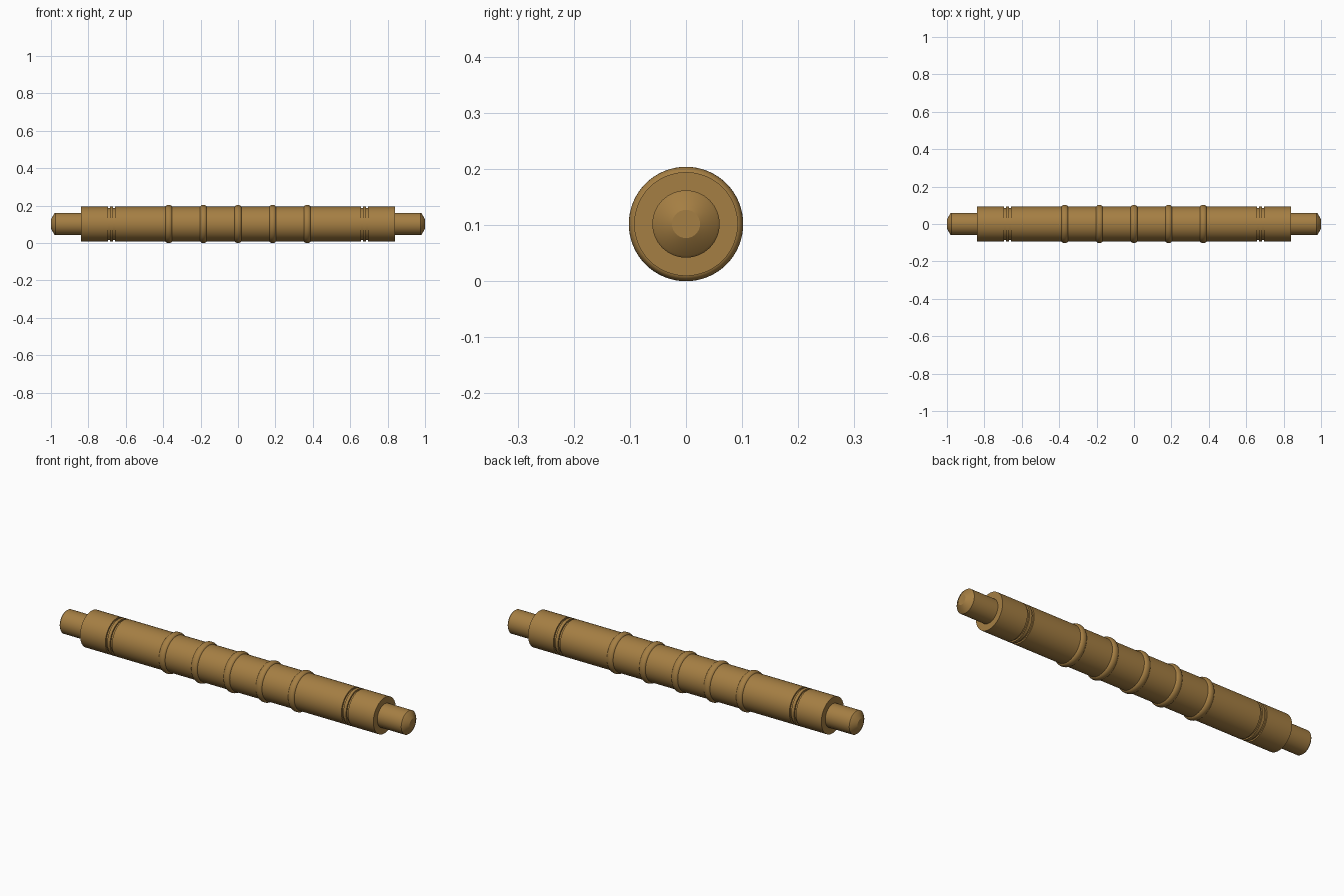
import bpy, bmesh, math

cube = bpy.data.objects.get("Cube")
if cube:
    bpy.data.objects.remove(cube, do_unlink=True)

AXIS_Z = 0.102
SEGMENTS = 64

wood = bpy.data.materials.new("warm_brown")
wood.use_nodes = True
COLOUR = (0.376, 0.21, 0.056, 1)
wood.diffuse_color = COLOUR
bsdf = wood.node_tree.nodes["Principled BSDF"]
bsdf.inputs["Base Color"].default_value = COLOUR
bsdf.inputs["Roughness"].default_value = 0.6


def lathe(name, profile, x=0.0, closed=False, angle=30):
    """Spin a profile of (x, radius) points about the long axis."""
    bm = bmesh.new()
    loops = []
    for px, r in profile:
        loops.append([bm.verts.new((px,
                                    r * math.cos(2 * math.pi * i / SEGMENTS),
                                    r * math.sin(2 * math.pi * i / SEGMENTS)))
                      for i in range(SEGMENTS)])
    pairs = list(zip(loops, loops[1:]))
    if closed:
        pairs.append((loops[-1], loops[0]))
    else:
        bm.faces.new(loops[0])
        bm.faces.new(loops[-1])
    for a, b in pairs:
        for i in range(SEGMENTS):
            j = (i + 1) % SEGMENTS
            bm.faces.new((a[i], a[j], b[j], b[i]))
    bmesh.ops.recalc_face_normals(bm, faces=bm.faces)
    mesh = bpy.data.meshes.new(name)
    bm.to_mesh(mesh)
    bm.free()
    mesh.materials.append(wood)
    obj = bpy.data.objects.new(name, mesh)
    obj.location = (x, 0, AXIS_Z)
    bpy.context.collection.objects.link(obj)
    bpy.ops.object.select_all(action='DESELECT')
    obj.select_set(True)
    bpy.context.view_layer.objects.active = obj
    bpy.ops.object.shade_smooth_by_angle(angle=math.radians(angle))
    return obj


def mirrored(half):
    """Complete a symmetric profile from its positive half."""
    return [(-x, r) for x, r in reversed(half)] + half


# Main barrel with a pair of grooves near each end
R, G = 0.0925, 0.085
barrel = []
for start, end in ((0.657, 0.668), (0.684, 0.695)):
    barrel += [(start, R), (start, G), (end, G), (end, R)]
barrel.append((0.84, R))
lathe("barrel", mirrored(barrel))

# Narrow end pegs with chamfered tips
for side, label in ((1, "left"), (-1, "right")):
    peg = [(0.82, 0.06), (0.977, 0.06), (0.982, 0.056), (1.0, 0.025)]
    lathe(label + "_peg", [(side * x, r) for x, r in peg], angle=25)

# Rounded raised rings around the middle
ring = [(0.018 * math.cos(math.pi * k / 10), 0.0905 + 0.0115 * math.sin(math.pi * k / 10))
        for k in range(11)]
for n in range(-2, 3):
    lathe("ring_%d" % (n + 3), ring, x=n * 0.185, closed=True, angle=50)
